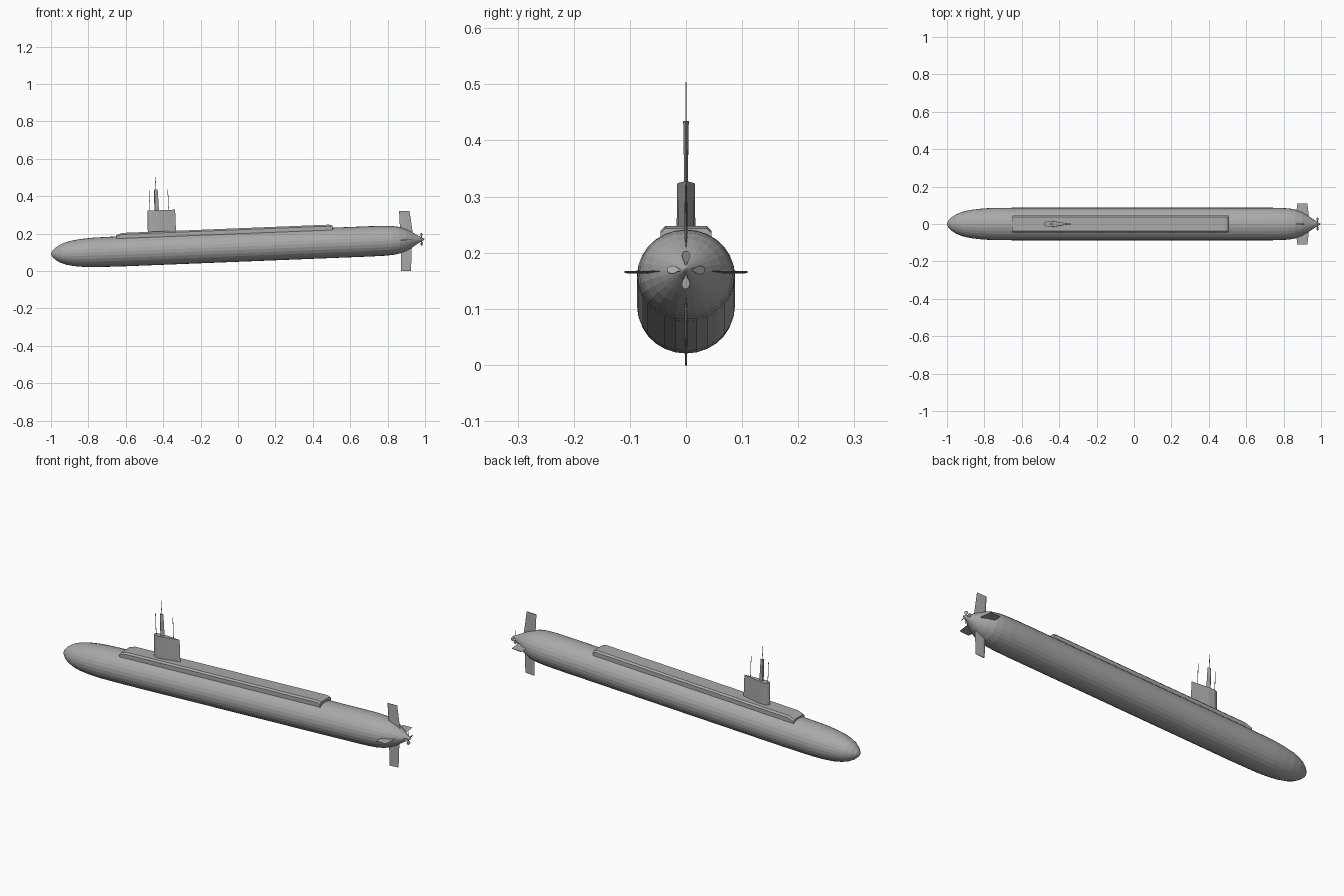
import bpy, bmesh
from math import sin, cos, pi, radians
from mathutils import Matrix, Vector

if "Cube" in bpy.data.objects:
    bpy.data.objects.remove(bpy.data.objects["Cube"])

PITCH, MID_Z = -0.04, 0.13   # the whole boat lies slightly bow-down

grey = bpy.data.materials.new("hull grey")
grey.use_nodes = True
COLOR = (0.4, 0.4, 0.4, 1)
grey.diffuse_color = COLOR
grey.node_tree.nodes["Principled BSDF"].inputs["Base Color"].default_value = COLOR


def finish(name, bm):
    """Turn a bmesh in boat space into a pitched, coloured object."""
    bmesh.ops.remove_doubles(bm, verts=bm.verts, dist=1e-5)
    bmesh.ops.recalc_face_normals(bm, faces=bm.faces)
    me = bpy.data.meshes.new(name)
    bm.to_mesh(me)
    bm.free()
    me.materials.append(grey)
    ob = bpy.data.objects.new(name, me)
    ob.location.z = MID_Z
    ob.rotation_euler.y = PITCH
    bpy.context.collection.objects.link(ob)
    return ob


def loft(name, rings):
    """Skin a list of equal-length point rings and cap both ends."""
    bm = bmesh.new()
    loops = [[bm.verts.new(p) for p in ring] for ring in rings]
    n = len(loops[0])
    for a, b in zip(loops, loops[1:]):
        for i in range(n):
            j = (i + 1) % n
            bm.faces.new((a[i], a[j], b[j], b[i]))
    bm.faces.new(loops[0])
    bm.faces.new(loops[-1])
    return finish(name, bm)


def foil(x0, x1, half):
    """Streamlined section: blunt nose, sharp tail, as (x, offset)."""
    c = x1 - x0
    side = [(0.05, 0.6), (0.18, 1), (0.4, 0.85), (0.7, 0.4)]
    upper = [(x0 + c * u, half * v) for u, v in side]
    lower = [(x, -v) for x, v in reversed(upper)]
    return [(x0, 0)] + upper + [(x1, 0)] + lower


def fin(name, axis, root, tip):
    """Fin along y or z; root and tip are (span, x0, x1, half thickness)."""
    rings = []
    for span, x0, x1, half in (root, tip):
        rings.append([(x, o, span) if axis == "z" else (x, span, o)
                      for x, o in foil(x0, x1, half)])
    return loft(name, rings)


# Hull: lofted oval rings, blunt bow and conical tail
profile = [(-1, .003), (-.992, .018), (-.975, .034), (-.95, .049), (-.92, .060),
           (-.88, .069), (-.83, .075), (-.77, .079), (-.7, .080)]
profile += [(-.7 + .1 * i, .081) for i in range(1, 15)]
profile += [(.78, .080), (.83, .077), (.865, .071), (.9, .058),
            (.93, .042), (.97, .017), (.998, .002)]
SIDES = 28
hull = loft("hull", [[(x, 1.08 * r * cos(2 * pi * i / SIDES), r * sin(2 * pi * i / SIDES))
                      for i in range(SIDES)] for x, r in profile])

# Raised missile deck with chamfered edges and a sloped front
def deck_ring(x, top):
    half = [(.045, .06), (.045, top - .008), (.037, top)]
    return [(x, y, z) for y, z in half] + [(x, -y, z) for y, z in reversed(half)]

loft("missile_deck", [deck_ring(-.648, .088), deck_ring(-.615, .098),
                      deck_ring(.49, .098), deck_ring(.508, .093)])

# Sail and its diving planes
fin("sail", "z", (.085, -.479, -.328, .017), (.211, -.477, -.328, .016))
for side, s in (("left", 1), ("right", -1)):
    fin(side + "_sail_plane", "y", (s * .008, -.470, -.420, .003),
        (s * .053, -.464, -.428, .0015))
    fin(side + "_stern_plane", "y", (s * .02, .868, .938, .003),
        (s * .11, .872, .928, .002))

# Rudders above and below the tail
fin("upper_rudder", "z", (.02, .870, .938, .003), (.155, .868, .924, .002))
fin("lower_rudder", "z", (-.02, .870, .930, .003), (-.166, .866, .919, .002))

# Masts: one broad faired mast and slim rods
fin("main_mast", "z", (.2, -.439, -.414, .003), (.322, -.437, -.417, .005))

def rod(name, x, z0, z1, r):
    loft(name, [[(x + r * cos(pi * i / 3), r * sin(pi * i / 3), z) for i in range(6)]
                for z in (z0, z1)])

rod("antenna", -.427, .32, .391, .0015)
rod("front_periscope", -.463, .2, .319, .0014)
rod("rear_periscope", -.363, .2, .319, .0014)

# Four-bladed propeller
blade = [(.004, .002), (.014, .003), (.019, .007), (.025, .009), (.031, .007), (.034, .002)]
bm = bmesh.new()
for k in range(4):
    turn = Matrix.Rotation(k * pi / 2, 4, "X") @ Matrix.Rotation(radians(35), 4, "Z")
    faces = []
    for x in (-.0008, .0008):
        outline = [(w, r) for r, w in blade] + [(-w, r) for r, w in reversed(blade)]
        faces.append([bm.verts.new(Vector((.982, 0, 0)) + turn @ Vector((x, w, r)))
                      for w, r in outline])
    a, b = faces
    bm.faces.new(a)
    bm.faces.new(list(reversed(b)))
    for i in range(len(a)):
        j = (i + 1) % len(a)
        bm.faces.new((a[j], a[i], b[i], b[j]))
finish("propeller", bm)
